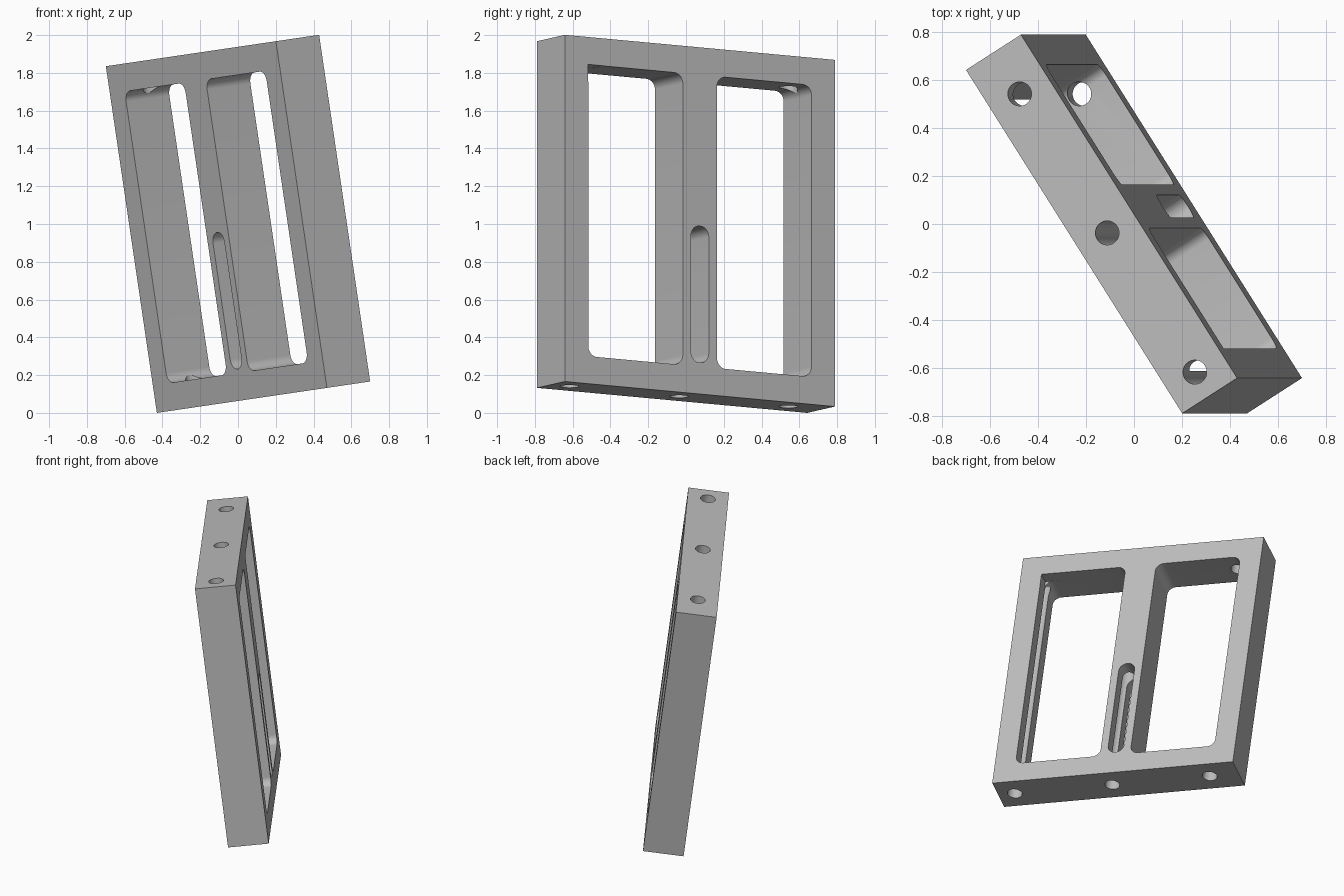
import bpy, bmesh, math
from mathutils import Vector, Matrix

if "Cube" in bpy.data.objects:
    bpy.data.objects.remove(bpy.data.objects["Cube"])

# Local axes: x = width, y = thickness, z = height
W, T, H = 1.695, 0.274, 1.855
EDGE, BAR = 0.147, 0.107        # outer border, half of the middle bar

grey = bpy.data.materials.new("light grey")
grey.diffuse_color = (0.5, 0.5, 0.5, 1)
grey.use_nodes = True
grey.node_tree.nodes["Principled BSDF"].inputs["Base Color"].default_value = grey.diffuse_color


def to_object(name, bm):
    bmesh.ops.recalc_face_normals(bm, faces=bm.faces)
    me = bpy.data.meshes.new(name)
    bm.to_mesh(me)
    bm.free()
    ob = bpy.data.objects.new(name, me)
    bpy.context.collection.objects.link(ob)
    me.materials.append(grey)
    return ob


def box(name, x0, x1, y0, y1, z0, z1):
    bm = bmesh.new()
    bmesh.ops.create_cube(bm, size=1)
    for v in bm.verts:
        v.co = Vector((x0 + (v.co.x + .5) * (x1 - x0),
                       y0 + (v.co.y + .5) * (y1 - y0),
                       z0 + (v.co.z + .5) * (z1 - z0)))
    return to_object(name, bm)


def rounded_prism(name, x0, x1, z0, z1, r, depth=0.4, n=10):
    """Rounded rectangle in xz, extruded through the thickness."""
    bm = bmesh.new()
    corners = [(x1 - r, z1 - r), (x0 + r, z1 - r), (x0 + r, z0 + r), (x1 - r, z0 + r)]
    pts = []
    for q, (cx, cz) in enumerate(corners):
        for i in range(n + 1):
            a = (q + i / n) * math.pi / 2
            pts.append(bm.verts.new((cx + r * math.cos(a), -depth / 2, cz + r * math.sin(a))))
    face = bm.faces.new(pts)
    ext = bmesh.ops.extrude_face_region(bm, geom=[face])["geom"]
    bmesh.ops.translate(bm, vec=(0, depth, 0),
                        verts=[g for g in ext if isinstance(g, bmesh.types.BMVert)])
    return to_object(name, bm)


def drill(name, x, r=0.05):
    bm = bmesh.new()
    bmesh.ops.create_cone(bm, cap_ends=True, segments=40, radius1=r, radius2=r, depth=H + 0.2)
    bmesh.ops.translate(bm, vec=(x, 0, 0), verts=bm.verts)
    return to_object(name, bm)


# Frame block
frame = box("frame", -W / 2, W / 2, -T / 2, T / 2, -H / 2, H / 2)

# Cutters: two windows, the slot in the middle bar, three lengthwise holes
zi, xi = H / 2 - EDGE, W / 2 - EDGE
cutters = [
    rounded_prism("window_cutter_left", -xi, -BAR, -zi, zi, 0.055),
    rounded_prism("window_cutter_right", BAR, xi, -zi, zi, 0.055),
    rounded_prism("slot_cutter", -0.056, 0.056, -0.76, -0.028, 0.0555),
    # one window corner is square near the rear face
    box("corner_cutter", xi - 0.09, xi + 0.0005, 0.05, 0.3, zi - 0.09, zi + 0.0005),
]
cutters += [drill("hole_cutter", x) for x in (-0.642, 0.044, 0.731)]

bpy.context.view_layer.objects.active = frame
for c in cutters:
    m = frame.modifiers.new("cut", 'BOOLEAN')
    m.operation, m.solver, m.object = 'DIFFERENCE', 'EXACT', c
    bpy.ops.object.modifier_apply(modifier=m.name)
    bpy.data.objects.remove(c)

# Tilt the finished frame into its pose
up = Vector((-0.27, 0, 1.835)).normalized()
wide = Vector((0.90, -1.43, 0.135))
wide = (wide - up * wide.dot(up)).normalized()
thick = up.cross(wide)
rot = Matrix((wide, thick, up)).transposed().to_4x4()
frame.data.transform(Matrix.Translation((0, 0, 1)) @ rot)
low = min(v.co.z for v in frame.data.vertices)
frame.data.transform(Matrix.Translation((0, 0, -low)))

bpy.ops.object.select_all(action='DESELECT')
frame.select_set(True)
bpy.ops.object.shade_smooth_by_angle(angle=math.radians(30))
